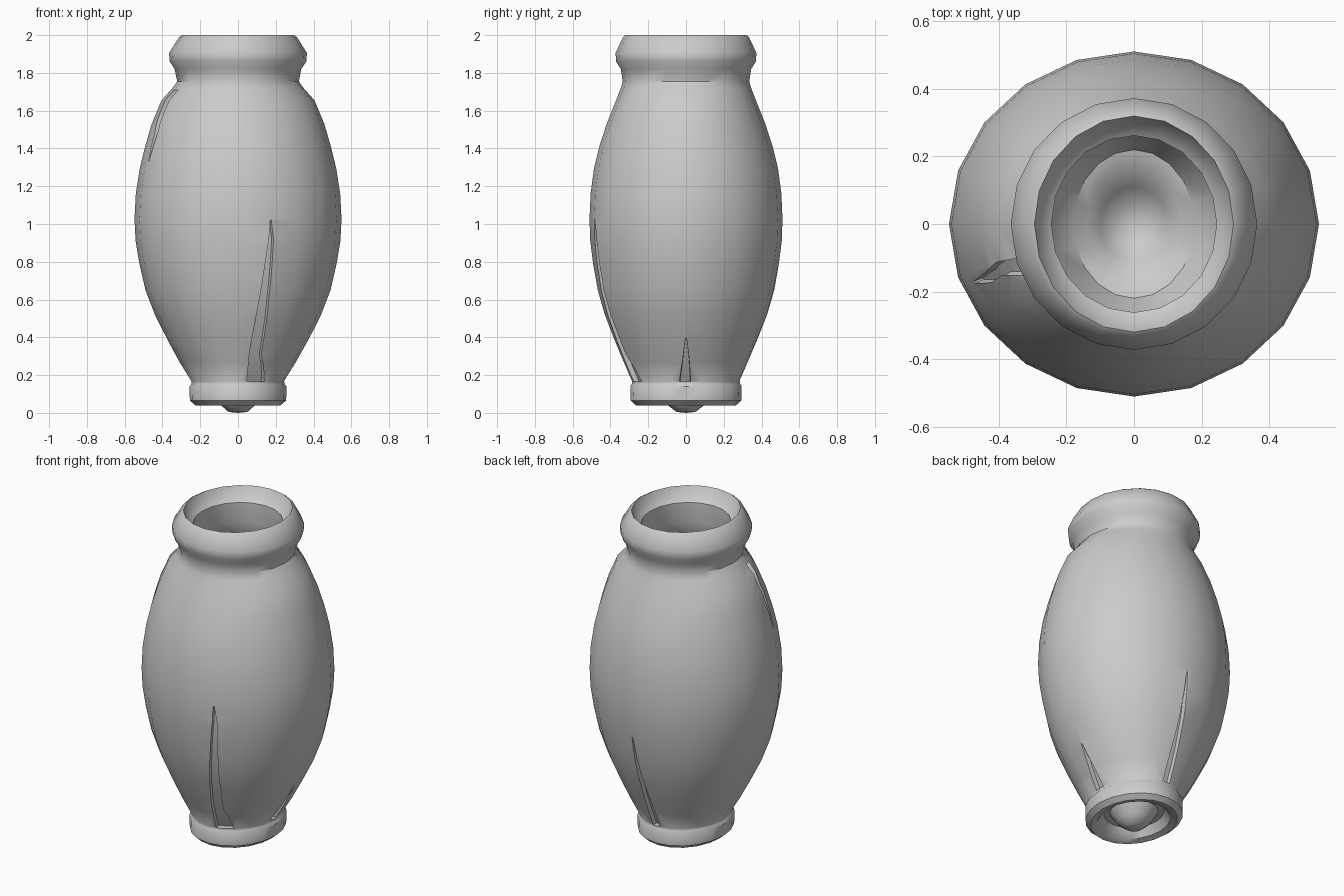
import bpy, bmesh
from math import cos, sin, radians, tau

if "Cube" in bpy.data.objects:
    bpy.data.objects.remove(bpy.data.objects["Cube"])

SIDES = 20

# outer wall of the body: x radius, y radius, z
BODY = [(.245, .285, .165), (.31, .33, .27), (.372, .378, .385), (.44, .43, .52), (.49, .467, .65),
        (.522, .492, .79), (.542, .507, .91), (.548, .511, 1.025), (.541, .505, 1.16),
        (.52, .487, 1.295), (.492, .459, 1.41), (.457, .42, 1.53), (.405, .37, 1.655), (.347, .345, 1.72)]

# underside with central nub, then the foot ring
FOOT = [(.05, .05, .005), (.09, .095, .04), (.13, .14, .1), (.16, .18, .1), (.19, .22, .05),
        (.225, .265, .04), (.255, .293, .065), (.257, .295, .14), (.247, .287, .152)]

# neck, rolled rim and mouth
NECK = [(.322, .335, 1.755), (.335, .345, 1.82), (.362, .37, 1.86), (.365, .373, 1.905),
        (.312, .333, 1.99), (.295, .32, 2.0), (.272, .29, 1.94), (.245, .262, 1.92),
        (.245, .262, 1.8), (.275, .275, 1.72)]

# hollow interior follows the body, ending in a small bowl
INNER = [(x - .065, y - .065, z) for x, y, z in reversed(BODY[:-1])]
BOWL = [(.14, .16, .15), (.10, .11, .09), (.05, .055, .05)]


def bridge(bm, a, b):
    n = len(a)
    for i in range(n):
        bm.faces.new((a[i], a[(i + 1) % n], b[(i + 1) % n], b[i]))


def make_object(name, bm):
    bmesh.ops.recalc_face_normals(bm, faces=bm.faces[:])
    me = bpy.data.meshes.new(name)
    bm.to_mesh(me)
    bm.free()
    ob = bpy.data.objects.new(name, me)
    bpy.context.collection.objects.link(ob)
    return ob


def lathe(name, profile, z_start, z_end):
    bm = bmesh.new()
    rings = [[bm.verts.new((rx * cos(tau * i / SIDES), ry * sin(tau * i / SIDES), z))
              for i in range(SIDES)] for rx, ry, z in profile]
    for a, b in zip(rings, rings[1:]):
        bridge(bm, a, b)
    for ring, z in ((rings[0], z_start), (rings[-1], z_end)):
        tip = bm.verts.new((0, 0, z))
        for i in range(SIDES):
            bm.faces.new((ring[i], ring[(i + 1) % SIDES], tip))
    return make_object(name, bm)


def body_radii(z):
    for (x0, y0, z0), (x1, y1, z1) in zip(BODY, BODY[1:]):
        if z <= z1:
            t = (z - z0) / (z1 - z0)
            return x0 + (x1 - x0) * t, y0 + (y1 - y0) * t
    return BODY[-1][:2]


def crack_cutter(name, rows, depth=.032):
    """Rows are (z, start angle, end angle); subdivided so the floor follows the wall."""
    fine = []
    for a, b in zip(rows, rows[1:]):
        fine += [[p + (q - p) * k / 3 for p, q in zip(a, b)] for k in range(3)]
    fine.append(rows[-1])
    bm = bmesh.new()
    loops = []
    for z, a0, a1 in fine:
        rx, ry = body_radii(z)
        loops.append([bm.verts.new(((rx + d) * cos(radians(a)), (ry + d) * sin(radians(a)), z))
                      for a, d in ((a0, -depth), (a1, -depth), (a1, .06), (a0, .06))])
    for a, b in zip(loops, loops[1:]):
        bridge(bm, a, b)
    bm.faces.new(loops[0])
    bm.faces.new(loops[-1])
    ob = make_object(name, bm)
    ob.hide_render = True
    return ob


vase = lathe("vase", FOOT + BODY + NECK + INNER + BOWL, 0, .04)

# cracks broken out of the wall
cracks = [
    crack_cutter("front_crack", [(.166, 281, 305), (.31, 280.5, 292), (.6, 284, 290.3),
                                 (.92, 287.6, 290.4), (1.02, 288.2, 288.8)]),
    crack_cutter("right_crack", [(.166, -7, 5), (.28, -3, 3), (.4, -.3, .3)]),
    crack_cutter("back_crack", [(.166, 84, 95), (.45, 86.5, 91), (.78, 87.2, 87.7)]),
    crack_cutter("shoulder_crack", [(1.33, 201, 201.6), (1.5, 199.5, 204), (1.6, 197, 203), (1.71, 197, 206)]),
]

bpy.context.view_layer.objects.active = vase
vase.select_set(True)
for c in cracks:
    m = vase.modifiers.new(c.name, 'BOOLEAN')
    m.operation = 'DIFFERENCE'
    m.solver = 'EXACT'
    m.object = c
    bpy.ops.object.modifier_apply(modifier=m.name)
    bpy.data.objects.remove(c)

bpy.ops.object.shade_smooth_by_angle(angle=radians(40))
